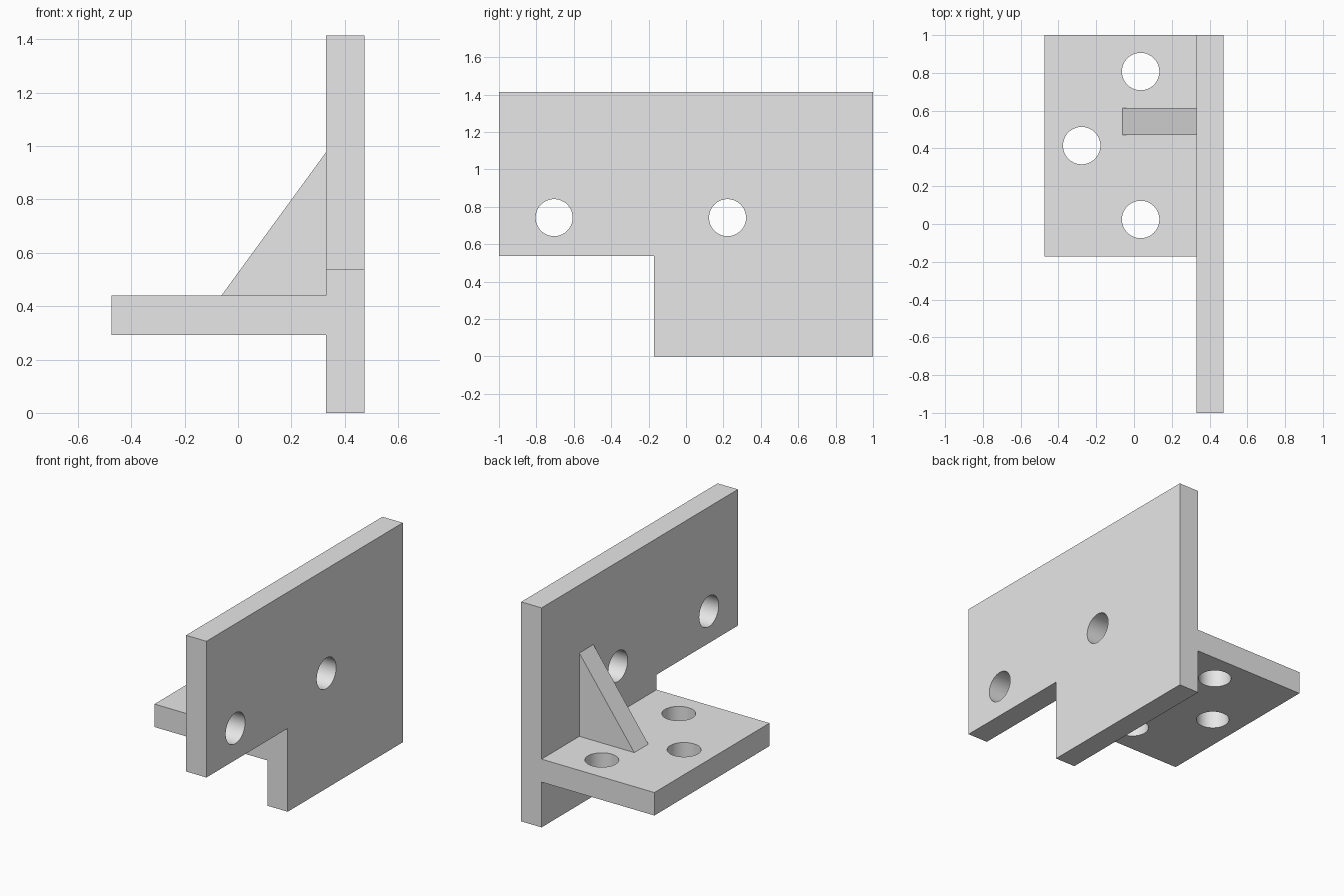
import bpy
import bmesh
from math import radians
from mathutils import Vector

cube = bpy.data.objects.get("Cube")
if cube:
    bpy.data.objects.remove(cube, do_unlink=True)

grey = bpy.data.materials.new("light_grey")
grey.use_nodes = True
colour = (0.8, 0.8, 0.8, 1)
grey.diffuse_color = colour
grey.node_tree.nodes["Principled BSDF"].inputs["Base Color"].default_value = colour


def prism(name, outline, depth):
    """Extrude a closed outline of 3D points along the depth vector."""
    bm = bmesh.new()
    face = bm.faces.new([bm.verts.new(p) for p in outline])
    top = bmesh.ops.extrude_face_region(bm, geom=[face])["geom"]
    moved = [v for v in top if isinstance(v, bmesh.types.BMVert)]
    bmesh.ops.translate(bm, verts=moved, vec=Vector(depth))
    bmesh.ops.recalc_face_normals(bm, faces=bm.faces)
    mesh = bpy.data.meshes.new(name)
    bm.to_mesh(mesh)
    bm.free()
    obj = bpy.data.objects.new(name, mesh)
    bpy.context.collection.objects.link(obj)
    mesh.materials.append(grey)
    return obj


def drill(obj, centres, rotation=(0, 0, 0)):
    """Cut round through holes, then apply the cuts and remove the cutters."""
    for centre in centres:
        bpy.ops.mesh.primitive_cylinder_add(
            vertices=64, radius=0.099, depth=0.4, location=centre, rotation=rotation)
        cutter = bpy.context.object
        cutter.name = "hole_cutter"
        cutter.hide_render = True
        cutter.data.materials.append(grey)
        mod = obj.modifiers.new("hole", "BOOLEAN")
        mod.object = cutter
        mod.solver = "EXACT"
        bpy.ops.object.select_all(action="DESELECT")
        bpy.context.view_layer.objects.active = obj
        obj.select_set(True)
        bpy.ops.object.modifier_apply(modifier=mod.name)
        bpy.data.objects.remove(cutter, do_unlink=True)
    bpy.ops.object.shade_smooth_by_angle(angle=radians(30))


inner, outer, left_edge = 0.33, 0.475, -0.475
height, arm_bottom, step_y = 1.415, 0.537, -0.172
shelf_bottom, shelf_top = 0.292, 0.44

# Upright wall with a notch below its front arm
wall_profile = [(step_y, 0), (1, 0), (1, height), (-1, height),
                (-1, arm_bottom), (step_y, arm_bottom)]
wall = prism("upright_wall", [(inner, y, z) for y, z in wall_profile],
             (outer - inner, 0, 0))
drill(wall, [(0.4, y, 0.742) for y in (-0.705, 0.222)], (0, radians(90), 0))

# Horizontal shelf with three mounting holes
corners = [(left_edge, step_y), (inner, step_y), (inner, 1), (left_edge, 1)]
shelf = prism("mounting_shelf", [(x, y, shelf_bottom) for x, y in corners],
              (0, 0, shelf_top - shelf_bottom))
drill(shelf, [(0.035, 0.807, 0.366), (-0.277, 0.415, 0.366), (0.035, 0.024, 0.366)])

# Triangular rib bracing the shelf against the wall
rib_profile = [(-0.062, shelf_top), (inner, shelf_top), (inner, 0.977)]
prism("bracing_rib", [(x, 0.472, z) for x, z in rib_profile], (0, 0.143, 0))
